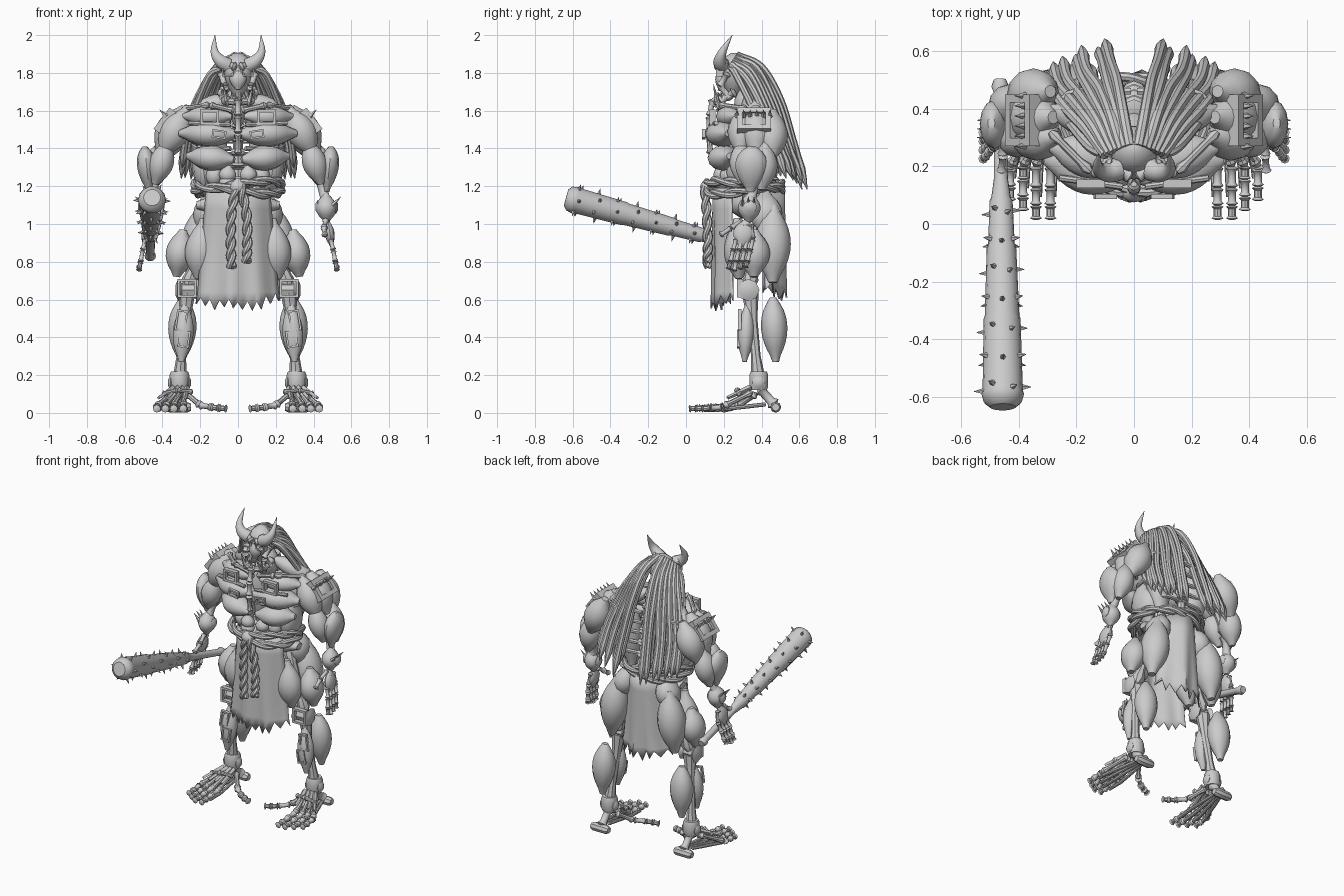
import bpy, bmesh, math, random
from mathutils import Matrix, Vector as V

random.seed(4)
if "Cube" in bpy.data.objects:
    bpy.data.objects.remove(bpy.data.objects["Cube"])
mat = bpy.data.materials.new("plain_grey")
mat.use_nodes = True
mat.diffuse_color = (.6, .6, .6, 1)
mat.node_tree.nodes["Principled BSDF"].inputs["Base Color"].default_value = mat.diffuse_color
UP = V((0, 0, 1))

def add(name, bm):
    bmesh.ops.recalc_face_normals(bm, faces=bm.faces)
    me = bpy.data.meshes.new(name)
    bm.to_mesh(me)
    bm.free()
    me.materials.append(mat)
    ob = bpy.data.objects.new(name, me)
    bpy.context.collection.objects.link(ob)
    ob.select_set(True)
    return ob

def axes(pts, ref=None):
    # Two cross directions at every point of a path
    span, out = pts[-1] - pts[0], []
    ref = ref or (V((0, 1, 0)) if abs(span.x) > .75 * span.length else V((1, 0, 0)))
    for i in range(len(pts)):
        t = (pts[min(i + 1, len(pts) - 1)] - pts[max(i - 1, 0)]).normalized()
        u = (ref - t * ref.dot(t)).normalized()
        out.append((u, t.cross(u)))
    return out

def skin(bm, rows, wrap):
    for a, b in zip(rows, rows[1:]):
        for k in range(0 if wrap else 1, len(a)):
            bm.faces.new((a[k], a[k - 1], b[k - 1], b[k]))

def sweep(bm, pts, rad, sides=8, ref=None):
    pts, rings = [V(p) for p in pts], []
    for i, (p, (u, v)) in enumerate(zip(pts, axes(pts, ref))):
        r = rad[i] if isinstance(rad, list) else rad
        ru, rv = r if isinstance(r, tuple) else (r, r)
        rings.append([bm.verts.new(p + u * ru * math.cos(a) + v * rv * math.sin(a))
                      for a in (math.tau * k / sides for k in range(sides))])
    skin(bm, rings, True)
    bm.faces.new(rings[0])
    bm.faces.new(rings[-1])

def tube(name, pts, rad, sides=8, ref=None):
    bm = bmesh.new()
    sweep(bm, pts, rad, sides, ref)
    add(name, bm)

def muscle(name, pts, w, d, peak=.5):
    k = math.log(.5) / math.log(peak)
    prof = [max(.25, math.sin(math.pi * (i / 10) ** k) ** .7) for i in range(11)]
    tube(name, [V(pts[0]).lerp(V(pts[1]), i / 10) for i in range(11)], [(w * p, d * p) for p in prof], 12)

def chain(name, pts, r):
    # Knuckled bones laid end to end
    bm = bmesh.new()
    for a, b in zip(pts, pts[1:]):
        sweep(bm, [V(a).lerp(V(b), t) for t in (0, .1, .25, .75, .9, 1)],
              [r * k for k in (.7, 1.4, .9, .9, 1.4, .7)])
    add(name, bm)

def spikes(name, pts, r):
    # Cones from pairs of base and tip
    bm = bmesh.new()
    for base, tip in zip(pts[::2], pts[1::2]):
        sweep(bm, [base, tip], [r, .001], 5)
    add(name, bm)

def frame(name, pts, size, axis=1, rim=.02, tilt=0):
    # Plate with a window through it
    bm = bmesh.new()
    bmesh.ops.create_cube(bm, size=1, matrix=Matrix.Diagonal((*size, 1)))
    bm.normal_update()
    caps = [f for f in bm.faces if abs(f.normal[axis]) > .9]
    bmesh.ops.inset_individual(bm, faces=caps, thickness=rim)
    edges = [e for f in caps for e in f.edges]
    bmesh.ops.delete(bm, geom=caps, context='FACES_ONLY')
    bmesh.ops.bridge_loops(bm, edges=edges)
    bm.transform(Matrix.Translation(pts[0]) @ Matrix.Rotation(math.copysign(tilt, -pts[0][0] * tilt), 4, 'Y'))
    add(name, bm)

def both(make, *rows):
    # Each row is name, points and settings; built on the left and mirrored to the right
    for name, pts, *settings in rows:
        for s, side in ((1, "left_"), (-1, "right_")):
            make(side + name, [(s * p[0], p[1], p[2]) for p in pts], *settings)

def smooth(ctrl, n=5):
    c, out = [V(p) for p in ctrl], []
    c = [2 * c[0] - c[1]] + c + [2 * c[-1] - c[-2]]
    for p, q, r, s in zip(c, c[1:], c[2:], c[3:]):
        for t in (k / n for k in range(n)):
            out.append(q + ((r - p) * t + (2 * p - 5 * q + 4 * r - s) * t * t + (3 * q - p - 3 * r + s) * t ** 3) / 2)
    return out + [c[-2]]

def rope(name, pts, r, turns, ref=None):
    bm = bmesh.new()
    for k in range(2):
        turn = [math.tau * (k / 2 + turns * i / (len(pts) - 1)) for i in range(len(pts))]
        sweep(bm, [p + (u * math.cos(a) + v * math.sin(a)) * r * .45
                   for p, (u, v), a in zip(pts, axes(pts, ref), turn)], r * .6, 8, ref)
    add(name, bm)

def cloth(name, top, low, half_top, half_low, y, bow, cols):
    # Hanging curved sheet with a torn hem
    bm, rows = bmesh.new(), []
    for f in (j / 6 for j in range(7)):
        rows.append([])
        for i in range(cols + 1):
            u = i / cols * 2 - 1
            hem = .05 * (i % 2) + random.uniform(0, .03) + .04 * u * u if f == 1 else 0
            rows[-1].append(bm.verts.new((u * (half_top + (half_low - half_top) * f),
                y + bow * u * u + .014 * f * math.sin(9 * u), top + (low - top) * f + hem)))
    skin(bm, rows, False)
    add(name, bm).modifiers.new("thickness", 'SOLIDIFY').thickness = .008

# Legs
both(muscle, ("front_thigh", [(.18, .27, 1.03), (.21, .28, .71)], .085, .075, .55),
     ("outer_thigh", [(.29, .36, .97), (.325, .36, .72)], .075, .085),
     ("rear_thigh", [(.19, .46, 1.1), (.24, .46, .69)], .09, .095),
     ("hip", [(.12, .42, 1.17), (.2, .42, .95)], .075, .09),
     ("calf", [(.29, .46, .61), (.3, .475, .27)], .075, .07, .45),
     ("shin_muscle", [(.28, .325, .58), (.3, .31, .27)], .055, .045))
both(chain, ("thigh_bone", [(.13, .36, 1.08), (.27, .34, .66)], .03),
     ("knee_pin", [(.2, .33, .65), (.33, .33, .65)], .042))
both(frame, ("knee_plate", [(.27, .285, .66)], (.1, .03, .1)),
     ("upper_shin_plate", [(.3, .285, .49)], (.06, .02, .11), 1, .015, .15),
     ("lower_shin_plate", [(.285, .28, .39)], (.06, .02, .09), 1, .015, .15))
both(tube, ("shin_bone", [(.27, .34, .64), (.28, .35, .5), (.3, .37, .3), (.31, .385, .16)],
            [.045, .028, .025, .04]))

# Feet
both(tube, ("ankle_block", [(.31, .385, z) for z in (.12, .14, .2, .22)], [.045, .052, .052, .045], 10),
     ("heel_bar", [(x, .475, .03) for x in (.25, .27, .36, .38)], [.02, .029, .029, .02]))
both(chain, ("ankle_pin", [(.25, .385, .16), (.37, .385, .16)], .025),
     ("heel_bone", [(.31, .39, .13), (.31, .47, .04)], .026),
     ("inner_toe", [(.27, .37, .1), (.2, .28, .04), (.14, .235, .03), (.1, .215, .026), (.06, .2, .022)], .016),
     ("instep_bridge", [(.24, .29, .11), (.32, .27, .12), (.4, .28, .1)], .012))
for n, (x, tip) in enumerate(((.29, .015), (.34, .015), (.385, .045), (.43, .08))):
    both(chain, ("toe", [(.28 + n * .022, .35, .11), (x, .2, .035), (x, tip + .11, .03),
                         (x, tip + .05, .025), (x, tip, .022)], .015))
    both(tube, ("sole_bar", [(.29 + n * .018, .42, .045), (x - .015, .2, .02), (x - .01, tip + .08, .015)], .011),
         ("instep_bar", [(.27 + n * .025, .34, .135), (x - .01, .22, .08)], [.015, .01], 4))

# Pelvis, spine and ribs
muscle("pelvis", [(-.22, .35, 1.1), (.22, .35, 1.1)], .12, .08)
chain("spine", [(0, .42 + .04 * math.sin(i * .5), 1.08 + .075 * i) for i in range(9)], .03)
for i in range(5):
    w, z = .15 + .02 * i, 1.26 + .07 * i
    both(tube, ("rib", smooth([(.01, .46, z + .04), (w, .45, z + .03), (w + .03, .3, z), (.04, .2, z)]), .013, 6, UP))

# Torso
both(muscle, ("chest", [(0, .165, 1.475), (.31, .23, 1.48)], .095, .07),
     ("lower_chest", [(.02, .165, 1.34), (.27, .235, 1.36)], .085, .068),
     ("upper_chest", [(.03, .2, 1.57), (.29, .27, 1.57)], .075, .058),
     ("upper_belly", [(.05, .18, 1.31), (.06, .19, 1.21)], .045, .04),
     ("lower_belly", [(.05, .18, 1.26), (.06, .19, 1.18)], .045, .04),
     ("side_belly", [(.12, .22, 1.32), (.13, .23, 1.19)], .045, .045),
     ("flank", [(.2, .3, 1.42), (.16, .33, 1.14)], .06, .1),
     ("back", [(.17, .41, 1.62), (.12, .41, 1.16)], .09, .07, .4),
     ("neck_slope", [(.03, .32, 1.67), (.3, .4, 1.57)], .06, .055))
both(chain, ("collar_bone", [(.02, .18, 1.6), (.15, .18, 1.63), (.29, .32, 1.61)], .015))
both(frame, ("chest_plate", [(.15, .14, 1.565)], (.1, .03, .08)),
     ("small_chest_plate", [(.1, .095, 1.475)], (.075, .018, .045), 1, .014, .15))
both(tube, ("chest_rod", [(.04, .13, 1.525), (.26, .16, 1.535)], .012))
chain("breast_bar", [(0, .14, 1.66), (0, .125, 1.57), (0, .12, 1.48), (0, .13, 1.37)], .016)

# Arms
both(muscle, ("shoulder_front", [(.27, .3, 1.61), (.4, .29, 1.37)], .08, .075),
     ("shoulder_mid", [(.28, .37, 1.62), (.42, .37, 1.37)], .085, .09),
     ("shoulder_rear", [(.29, .46, 1.6), (.41, .45, 1.34)], .085, .085),
     ("biceps", [(.37, .29, 1.44), (.44, .3, 1.21)], .065, .065),
     ("triceps", [(.41, .42, 1.43), (.46, .4, 1.18)], .07, .075),
     ("forearm", [(.495, .35, 1.41), (.47, .34, 1.17)], .05, .085, .4),
     ("wrist_guard", [(.465, .34, 1.16), (.47, .33, 1.01)], .055, .06),
     ("palm", [(.475, .32, 1.02), (.495, .29, .88)], .026, .055))
both(frame, ("shoulder_plate", [(.385, .36, 1.545)], (.05, .18, .14), 0, .04, .65))
both(spikes, ("shoulder_spikes", [(.38 + k, .27 + .035 * i, 1.57 + k) for i in range(6) for k in (0, .035)], .014),
     ("wrist_spikes", [(.5 + k, .3 + .03 * i, 1.1 + k) for i in range(3) for k in (0, .045)], .012))
both(chain, ("arm_bone", [(.3, .37, 1.55), (.43, .37, 1.26), (.47, .34, 1.1)], .028),
     ("wrist_pin", [(.41, .34, 1.09), (.53, .34, 1.09)], .026),
     ("thumb", [(.465, .3, 1.02), (.455, .24, .98), (.46, .18, .94)], .013))
for i, y in enumerate((.235, .265, .295, .325)):
    both(chain, ("finger", [(.48, .31 + .012 * i, 1), (.49, y + .03, .92), (.505, y + .015, .86),
                            (.515, y, .8), (.525, y - .01, .75 + .01 * abs(i - 1))], .012))

# Spiked club
a, b = V((-.465, .5, .825)), V((-.455, -.635, 1.14))
profile = {0: .022, .02: .03, .04: .022, .3: .024, .36: .034, .37: .04, .5: .046, .51: .051,
           .72: .06, .73: .064, .95: .07, .96: .074, .985: .066, 1: .045}
tube("club", [a.lerp(b, t) for t in profile], list(profile.values()), 14)
(u, v), pairs = axes([a, b])[0], []
for i in range(42):
    t, ang = .4 + .09 * (i // 6) + .012 * (i % 2), math.tau * i / 6 + .5 * (i // 6 % 2)
    n, r = u * math.cos(ang) + v * math.sin(ang), .016 + .056 * t
    pairs += [a.lerp(b, t) + n * r, a.lerp(b, t) + n * (r + .03)]
spikes("club_spikes", pairs, .011)

# Loincloth and rope belt
cloth("front_cloth", 1.19, .53, .17, .225, .14, .1, 18)
cloth("back_cloth", 1.17, .59, .13, .19, .525, -.11, 14)
for z, sag in ((1.21, .018), (1.175, -.018)):
    rope("belt_rope", [V((.225 * math.sin(t), .31 - .195 * math.cos(t), z + sag * math.sin(2 * t)))
                       for t in (math.tau * k / 64 for k in range(65))], .027, 5, UP)
muscle("belt_knot", [(0, .11, 1.24), (0, .11, 1.15)], .045, .035)
for x, low in ((-.035, .77), (.045, .8)):
    rope("hanging_rope", smooth([(x * .3, .1, 1.2), (x, .11, 1.05), (x * 1.1, .115, .9), (x, .115, low)], 12), .027, 3)

# Head
muscle("skull", [(0, .26, 1.905), (0, .25, 1.67)], .085, .085, .4)
muscle("neck", [(0, .32, 1.75), (0, .33, 1.52)], .07, .07)
muscle("snout", [(0, .2, 1.83), (0, .18, 1.71)], .045, .035)
both(chain, ("brow", [(.01, .165, 1.83), (.1, .21, 1.86)], .018),
     ("cheek_bone", [(.09, .22, 1.8), (.07, .18, 1.73), (.08, .24, 1.66)], .017),
     ("jaw_bone", [(.085, .26, 1.7), (.06, .18, 1.65), (0, .155, 1.645)], .021))
both(frame, ("eye_socket", [(.05, .18, 1.805)], (.07, .04, .05), 1, .012))
both(spikes, ("teeth", [(.015 + .02 * i, .165 + .008 * i, z) for i in range(4) for z in (1.66, 1.7)], .009),
     ("tusk", [(.06, .165, 1.65), (.08, .145, 1.74)], .014))
both(tube, ("horn", smooth([(.055, .19, 1.84), (.095, .18, 1.865), (.125, .195, 1.915), (.122, .245, 2)], 4),
            [.04 * (1 - (i / 12) ** 1.7) + .001 for i in range(13)], 10, V((0, 1, 0))))

# Long hair locks, outer and inner layer
for layer, i in [(0, i) for i in range(7)] + [(1, i) for i in range(6)]:
    f, j, d = (i + .5 * layer) / 6, random.uniform(-.02, .02), .06 * layer
    path = smooth([(.015 + .085 * f, .27 - .03 * f, 1.895 - .05 * f - d * .4),
                   (.04 + .12 * f, .4 - .08 * f - d, 1.83 - .06 * f + j),
                   (.06 + .175 * f, .5 - .1 * f - d, 1.66 - .04 * f), (.08 + .2 * f + j, .565 - .1 * f - d, 1.45),
                   (.1 + .2 * f + j, .64 - .11 * f - d + j, 1.18 + .06 * f + .05 * layer + j)])
    both(tube, ("hair_lock", path, [.019] * (len(path) - 3) + [.022, .014, .002], 8))

# Smooth shading with crisp edges
bpy.context.view_layer.objects.active = bpy.data.objects["club"]
bpy.ops.object.shade_smooth_by_angle(angle=math.radians(40))
